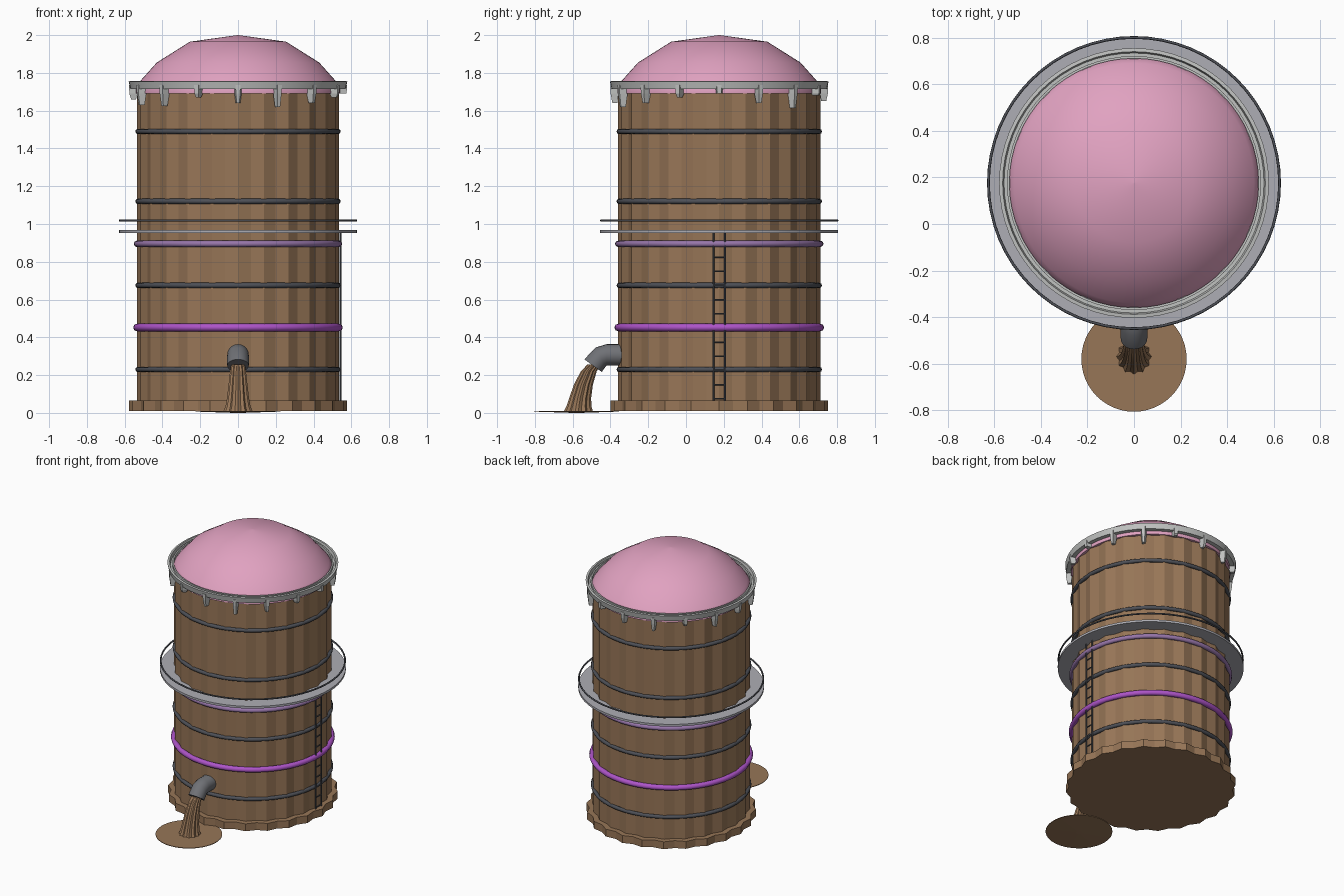
import bpy, bmesh
from math import sin, cos, pi, radians
from mathutils import Vector, Matrix

if "Cube" in bpy.data.objects:
    bpy.data.objects.remove(bpy.data.objects["Cube"])

CY = 0.176  # tank axis in y


def material(name, rgb):
    m = bpy.data.materials.new(name)
    m.use_nodes = True
    m.diffuse_color = (*rgb, 1)
    m.node_tree.nodes["Principled BSDF"].inputs["Base Color"].default_value = (*rgb, 1)
    return m


BROWN = material("timber brown", (0.31, 0.18, 0.095))
PINK = material("roof pink", (0.75, 0.36, 0.53))
PURPLE = material("bright purple", (0.42, 0.09, 0.58))
LAVENDER = material("dull lavender", (0.31, 0.18, 0.40))
IRON = material("dark iron", (0.075, 0.08, 0.095))
DECK = material("deck grey", (0.42, 0.42, 0.46))
GUTTER = material("pale grey", (0.53, 0.54, 0.53))
PIPE = material("pipe grey", (0.16, 0.165, 0.18))


def finish(name, bm, mat, smooth=None):
    bmesh.ops.recalc_face_normals(bm, faces=bm.faces)
    mesh = bpy.data.meshes.new(name)
    bm.to_mesh(mesh)
    bm.free()
    mesh.materials.append(mat)
    ob = bpy.data.objects.new(name, mesh)
    bpy.context.collection.objects.link(ob)
    if smooth:
        bpy.ops.object.select_all(action="DESELECT")
        ob.select_set(True)
        bpy.context.view_layer.objects.active = ob
        bpy.ops.object.shade_smooth_by_angle(angle=radians(smooth))
    return ob


def loft(name, rings, mat, smooth=None, loop=False):
    """Skin rings of points; cap the ends, or join last to first."""
    bm = bmesh.new()
    vs = [[bm.verts.new(p) for p in ring] for ring in rings]
    pairs = list(zip(vs, vs[1:]))
    if loop:
        pairs.append((vs[-1], vs[0]))
    else:
        bm.faces.new(vs[0])
        bm.faces.new(vs[-1])
    n = len(vs[0])
    for a, b in pairs:
        for i in range(n):
            j = (i + 1) % n
            bm.faces.new((a[i], a[j], b[j], b[i]))
    return finish(name, bm, mat, smooth)


def ring(r, z, n=64, y=CY, dip=0.0):
    """Horizontal ring; dip pulls every second point inward."""
    return [Vector(((r - dip * (i % 2)) * cos(2 * pi * i / n),
                    y + (r - dip * (i % 2)) * sin(2 * pi * i / n), z)) for i in range(n)]


def hoop(name, z, r, thick, mat):
    prof = [(r + thick * cos(a * pi / 4), z + thick * sin(a * pi / 4)) for a in range(8)]
    return loft(name, [ring(*p) for p in prof], mat, 50, loop=True)


def rod(bm, a, b, r):
    a, b = Vector(a), Vector(b)
    d = b - a
    rot = d.to_track_quat("Z", "Y").to_matrix().to_4x4()
    bmesh.ops.create_cone(bm, cap_ends=True, segments=8, radius1=r, radius2=r,
                          depth=d.length, matrix=Matrix.Translation((a + b) / 2) @ rot)


# Fluted timber tank and plinth
loft("tank_staves", [ring(0.535, z, 48, dip=0.016) for z in (0.03, 1.71)], BROWN)
loft("plinth", [ring(0.577, z, 48, dip=0.022) for z in (0.01, 0.065)], BROWN)

# Domed roof
dome = [(0.54, 1.69), (0.54, 1.725), (0.515, 1.76), (0.43, 1.855),
        (0.255, 1.965), (0.003, 2.0)]
loft("dome_roof", [ring(*p) for p in dome], PINK, 40)

# Gutter trough with hanging drips of uneven length
trough = [(0.535, 1.715), (0.57, 1.715), (0.579, 1.755), (0.564, 1.757),
          (0.558, 1.735), (0.545, 1.735), (0.545, 1.755), (0.535, 1.755)]
loft("gutter", [ring(*p) for p in trough], GUTTER, 30, loop=True)
drips = [1.69, 1.64, 1.615, 1.68, 1.65, 1.63, 1.67, 1.63,
         1.66, 1.63, 1.625, 1.67, 1.64, 1.62, 1.64, 1.67]
for k, low in enumerate(drips):
    a = k * pi / 8
    place = Matrix.Translation((0, CY, 0)) @ Matrix.Rotation(a, 4, "Z")
    rings = []
    for z, w, r0, r1 in ((1.735, 0.021, 0.53, 0.577), (1.69, 0.019, 0.533, 0.575),
                         (low, 0.012, 0.54, 0.566)):
        rings.append([place @ Vector(p) for p in
                      ((r0, -w, z), (r1, -w * 0.6, z), (r1, w * 0.6, z), (r0, w, z))])
    loft(f"gutter_drip_{k + 1}", rings, GUTTER)

# Hoops round the tank
for k, z in enumerate((0.23, 0.675, 1.12, 1.49)):
    hoop(f"iron_hoop_{k + 1}", z, 0.53, 0.014, IRON)
hoop("purple_hoop", 0.452, 0.535, 0.02, PURPLE)
hoop("lavender_hoop", 0.895, 0.535, 0.017, LAVENDER)

# Walkway and its rail
deck = [(0.515, 0.953), (0.63, 0.953), (0.63, 0.969), (0.515, 0.969)]
loft("walkway", [ring(*p) for p in deck], DECK, 30, loop=True)
hoop("walkway_rail", 1.019, 0.625, 0.006, IRON)

# Ladder on the left side
bm = bmesh.new()
for dy in (-0.031, 0.031):
    rod(bm, (0.542, CY + dy, 0.065), (0.542, CY + dy, 0.955), 0.005)
for k in range(12):
    z = 0.075 * (k + 1)
    rod(bm, (0.542, CY - 0.031, z), (0.542, CY + 0.031, z), 0.004)
finish("ladder", bm, IRON, 40)


# Bent outlet pipe
def tube_ring(y, z, tilt, r, n=20):
    t = radians(tilt)
    return [Vector((r * cos(2 * pi * i / n),
                    y + r * sin(2 * pi * i / n) * -sin(t),
                    z + r * sin(2 * pi * i / n) * cos(t))) for i in range(n)]


bend = [(-0.32, 0.307, 0), (-0.42, 0.307, 0), (-0.452, 0.296, 28), (-0.492, 0.25, 54)]
loft("outlet_pipe", [tube_ring(y, z, t, 0.057) for y, z, t in bend], PIPE, 40)

# Rippled falling stream and its puddle
fall = [(-0.485, 0.257, 0.036), (-0.515, 0.22, 0.042), (-0.543, 0.15, 0.05),
        (-0.56, 0.08, 0.058), (-0.567, 0.035, 0.066), (-0.57, 0.005, 0.078)]
loft("stream", [ring(r, z, 24, y, r * 0.14) for y, z, r in fall], BROWN, 25)
loft("puddle", [ring(0.02, 0.0, 48, -0.58), ring(0.226, 0.007, 48, -0.58),
                ring(0.226, 0.011, 48, -0.58)], BROWN)
